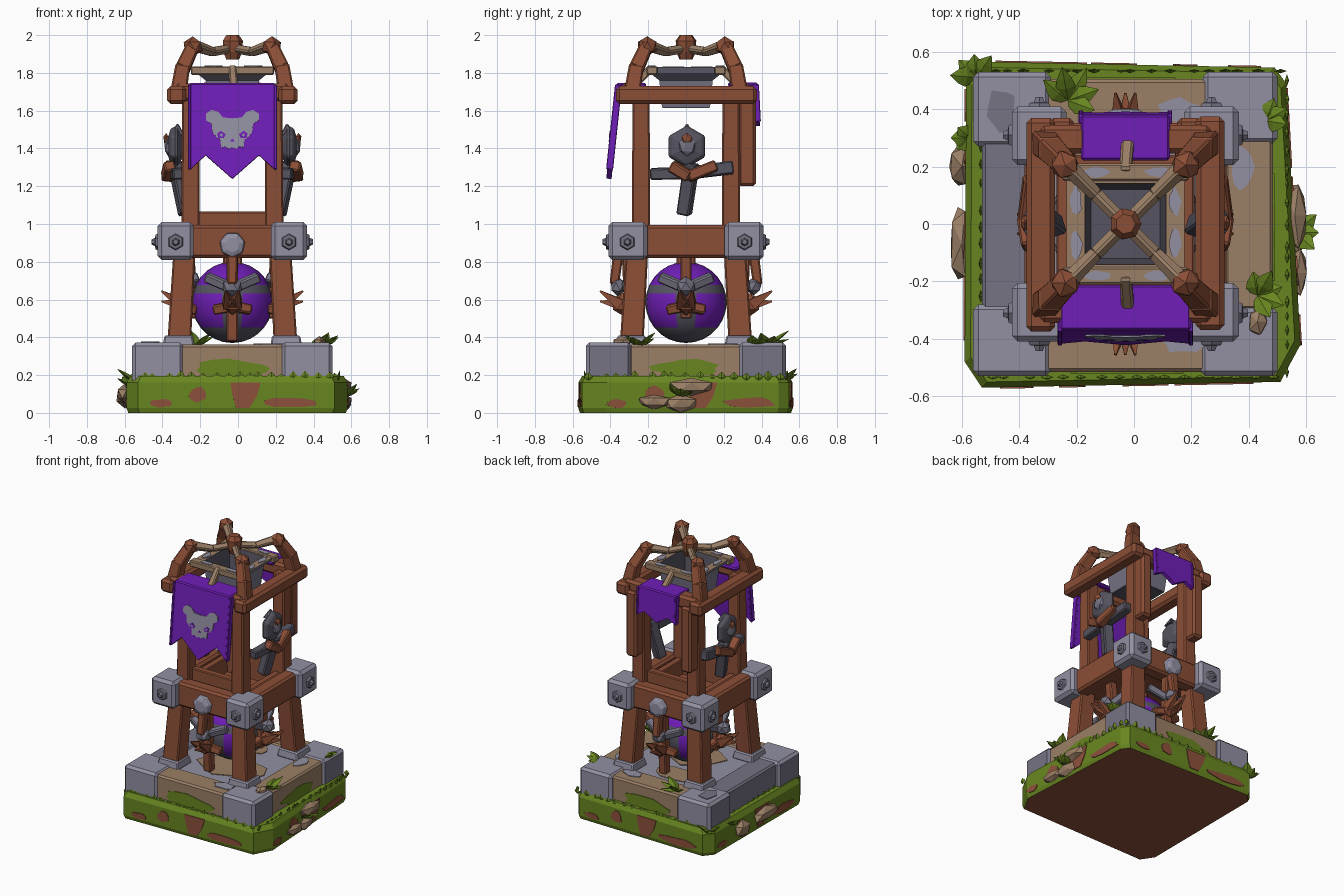
import bpy, bmesh, math, random
from mathutils import Matrix, Vector

if "Cube" in bpy.data.objects:
    bpy.data.objects.remove(bpy.data.objects["Cube"])

random.seed(4)
CX = -0.03                                    # tower axis
T = Matrix.Translation
def RZ(d): return Matrix.Rotation(math.radians(d), 4, 'Z')
def RY(d): return Matrix.Rotation(math.radians(d), 4, 'Y')
SIDES = {'front': -90, 'right': 0, 'back': 90, 'left': 180}
TOWER = T((CX, 0, 0))

def material(name, rgb):
    m = bpy.data.materials.new(name)
    m.diffuse_color = [((c / 255 + 0.055) / 1.055) ** 2.4 for c in rgb] + [1]
    m.use_nodes = True
    m.node_tree.nodes["Principled BSDF"].inputs["Base Color"].default_value = m.diffuse_color
    return m
WOOD = material('wood brown', (139, 78, 54))
TAN = material('pale wood', (155, 127, 102))
STONE = material('light stone', (146, 144, 162))
MID = material('grey stone', (118, 115, 131))
DARK = material('dark metal', (86, 84, 96))
PURPLE = material('purple cloth', (112, 30, 184))
GRASS = material('grass green', (104, 134, 32))
DIRT = material('dirt brown', (140, 80, 58))

def make(name, bm, mats, M=Matrix(), bevel=0, smooth=False):
    bmesh.ops.recalc_face_normals(bm, faces=bm.faces)
    me = bpy.data.meshes.new(name)
    bm.to_mesh(me); bm.free()
    me.transform(M)
    if M.determinant() < 0: me.flip_normals()
    for m in (mats if isinstance(mats, list) else [mats]): me.materials.append(m)
    ob = bpy.data.objects.new(name, me)
    bpy.context.collection.objects.link(ob)
    if smooth: me.polygons.foreach_set('use_smooth', [True] * len(me.polygons))
    if bevel:
        b = ob.modifiers.new('bevel', 'BEVEL')
        b.width = bevel; b.segments = 1
    return ob

def box(name, mat, lo, hi, M=Matrix(), bevel=0.012):
    bm = bmesh.new()
    lo, hi = Vector(lo), Vector(hi)
    bmesh.ops.create_cube(bm, size=1, matrix=T((lo + hi) / 2) @ Matrix.Diagonal((*(hi - lo), 1)))
    return make(name, bm, mat, M, bevel)

def loft(name, mats, profile, n, M=Matrix(), turn=0, rule=None, bevel=0):
    """Rings of (radius, z) with n sides, skinned and capped; rule picks the colour by ring."""
    bm = bmesh.new()
    rings = [[bm.verts.new((r * math.cos(turn + i * math.tau / n), r * math.sin(turn + i * math.tau / n), z))
              for i in range(n)] for r, z in profile]
    for k, (a, b) in enumerate(zip(rings, rings[1:])):
        for i in range(n):
            f = bm.faces.new((a[i], a[(i + 1) % n], b[(i + 1) % n], b[i]))
            f.material_index = rule(k) if rule else 0
    bm.faces.new(rings[0])
    f = bm.faces.new(rings[-1])
    f.material_index = rule(len(rings) - 1) if rule else 0
    return make(name, bm, mats, M, bevel)

def beam(name, mat, p, q, w0, w1=None, M=Matrix(), bevel=0.008):
    """Square bar from p to q, sides parallel to the tower where it stands upright."""
    p, q = Vector(p), Vector(q)
    turn = Vector((0, 0, 1)).rotation_difference(q - p).to_matrix().to_4x4()
    prof = [(w0 * .7071, 0), ((w1 or w0) * .7071, (q - p).length)]
    return loft(name, mat, prof, 4, M @ T(p) @ turn, math.pi / 4, bevel=bevel)

def lump(name, mat, at, size, M=Matrix(), jitter=0.08):
    bm = bmesh.new()
    bmesh.ops.create_icosphere(bm, subdivisions=1, radius=1)
    for v in bm.verts: v.co *= 1 + random.uniform(-jitter, jitter)
    return make(name, bm, mat, M @ T(at) @ Matrix.Diagonal((*size, 1)))

def plate(name, mat, pts, M, thick=0.008, z0=0.0):
    """Flat outline in local x/y, thickened along local z."""
    bm = bmesh.new()
    f = bm.faces.new([bm.verts.new((x, y, z0)) for x, y in pts])
    top = bmesh.ops.extrude_face_region(bm, geom=[f])['geom']
    bmesh.ops.translate(bm, vec=(0, 0, thick), verts=[v for v in top if isinstance(v, bmesh.types.BMVert)])
    return make(name, bm, mat, M)

UPRIGHT = Matrix(((0, 0, 1, 0), (1, 0, 0, 0), (0, 1, 0, 0), (0, 0, 0, 1)))
def wall(side, r, off=0.0):
    """Frame on a vertical side: x to the right, y up, z outward."""
    return T((off, 0, 0)) @ RZ(SIDES[side]) @ T((r, 0, 0)) @ UPRIGHT

def patch(name, mat, M, x, y, rx, ry, n=11):
    pts = []
    for i in range(n):
        a, k = i * math.tau / n, random.uniform(0.75, 1.1)
        pts.append((x + rx * k * math.cos(a), y + ry * k * math.sin(a)))
    plate(name, mat, pts, M, 0.007, -0.002)

# grassy ground slab with dirt underneath and dirt patches on its four long sides
bm = bmesh.new()
out = [(-.53, -.57), (.51, -.55), (.58, -.42), (.53, .49), (.49, .545), (-.53, .565), (-.585, .5), (-.59, -.48)]
rings = [[bm.verts.new((x * s, y * s, z)) for x, y in out] for s, z in ((.985, 0), (1, .025), (1, .16), (.965, .195))]
bm.faces.new(rings[0]).material_index = 1
bm.faces.new(rings[-1])
for a, b in zip(rings, rings[1:]):
    for i in range(8): bm.faces.new((a[i], a[(i + 1) % 8], b[(i + 1) % 8], b[i]))
make('ground', bm, [GRASS, DIRT])
for i in range(0, 8, 2):
    a, b = Vector((*out[i], 0)), Vector((*out[i + 1], 0))
    W = T((a + b) / 2) @ RZ(math.degrees(math.atan2((b - a).y, (b - a).x)) - 90) @ UPRIGHT
    plate('dirt_gully', DIRT, [(-.03, .16), (.13, .16), (.11, .09), (.07, .025), (.0, .025), (-.02, .1)], W, .007, -.002)
    patch('dirt_patch', DIRT, W, -.2, .1, .05, .045)
    patch('dirt_patch', DIRT, W, .3, .055, .15, .03)
    patch('dirt_patch', DIRT, W, -.4, .05, .06, .025)

# stone footing: corner blocks with darker flanks, side slabs and floor
for sx, sy, w, d in ((-1, -1, .27, .25), (1, -1, .27, .24), (1, 1, .26, .25), (-1, 1, .27, .26)):
    x0, y0 = CX + sx * .53, sy * .53
    x1, y1 = x0 - sx * w, y0 - sy * d
    ob = box('corner_block', [STONE, MID], (min(x0, x1), min(y0, y1), .15), (max(x0, x1), max(y0, y1), .372), bevel=.018)
    for f in ob.data.polygons: f.material_index = int(abs(f.normal.x) > .7)
patch('worn_block', MID, T((-.46, .4, .372)), 0, 0, .05, .08)
box('floor_slab', STONE, (-.45, -.43, .17), (.4, .43, .352))
for side, mat, r in (('front', TAN, .515), ('back', TAN, .505), ('right', TAN, .515), ('left', MID, .5)):
    box('side_slab', mat, (r - .17, -.3, .17), (r, .3, .362), TOWER @ RZ(SIDES[side]))
    if mat is TAN:
        patch('moss', GRASS, wall(side, r, CX), .0, .235, .2, .05, 15)
        patch('worn_stone', STONE, TOWER @ RZ(SIDES[side]) @ T((0, 0, .362)), r - .11, -.19 if side == 'back' else .2, .045, .08)
patch('worn_floor', TAN, T((CX, 0, .352)), .05, -.1, .25, .18)
patch('worn_floor', TAN, T((CX, 0, .352)), -.05, .22, .2, .1)

# grass fringe, leaf tufts and loose rocks
def leaf(name, at, h, w, tilt, yaw):
    loft(name, GRASS, [(w * .4, 0), (w, h * .4), (w * .75, h * .65), (.001, h)], 4,
         T(at) @ RZ(yaw) @ RY(tilt) @ Matrix.Diagonal((.35, 1, 1, 1)))
for side in SIDES:
    for i in range(17):
        t = -.5 + i * .062 + random.uniform(-.02, .02)
        leaf('grass_fringe', RZ(SIDES[side]) @ Vector((.53, t, .175)), random.uniform(.03, .05), .022, 10, SIDES[side])
for x, y, z, h, yaw, n in ((-.23, .43, .355, .13, 60, 5), (.43, -.25, .355, .11, 20, 5), (-.55, .51, .17, .1, 135, 4),
                           (.56, -.03, .09, .10, 0, 3), (-.57, .3, .15, .07, 180, 3), (.46, .36, .36, .08, 30, 3)):
    for i in range(n):
        leaf('leaf_tuft', (x, y, z), h * random.uniform(.85, 1.15), .035, 55 + 10 * (i % 3), yaw + (i - n // 2) * 40)
for x, y, z, a, b, c in ((-.6, .2, .09, .045, .08, .06), (-.6, -.07, .1, .045, .14, .05), (.56, .03, .14, .045, .12, .045),
                         (.57, -.17, .06, .035, .09, .04), (.565, -.03, .05, .035, .09, .045), (.43, -.34, .37, .035, .05, .035)):
    lump('rock', TAN, (x, y, z), (a, b, c), jitter=.12)

# splayed legs, upright posts, stone-cornered middle frame and domed roof ribs
for sx in (-1, 1):
    for sy in (-1, 1):
        M = TOWER @ Matrix.Diagonal((sx, sy, 1, 1))
        beam('leg', WOOD, (.282, .288, .36), (.25, .255, .92), .125, .115, M)
        beam('post', WOOD, (.222, .238, .9), (.22, .238, 1.7), .098, .09, M)
        loft('post_foot', STONE, [(.12, .35), (.105, .41)], 4, M @ T((.285, .288, 0)), math.pi / 4, bevel=.008)
        box('frame_corner', STONE, (.205, .205, .81), (.395, .41, 1.01), M, .02)
        for a, c in ((0, (.393, .31, .905)), (90, (.3, .408, .905))):
            loft('bolt', MID, [(.045, 0), (.038, .014), (.022, .016), (.014, .034)], 6, M @ T(c) @ RZ(a) @ RY(90))
        beam('roof_rib', WOOD, (.285, .285, 1.7), (.262, .262, 1.84), .085, .078, M)
        beam('roof_rib', WOOD, (.264, .264, 1.82), (.205, .205, 1.95), .078, .068, M)
        lump('rib_knuckle', WOOD, (.21, .205, 1.94), (.055, .055, .052), M)
        beam('roof_spoke', TAN, (.2, .2, 1.945), (.1, .1, 1.91), .052, .042, M)
        beam('roof_spoke', TAN, (.105, .105, 1.912), (0, 0, 1.93), .042, .04, M)
    box('hanging_board', WOOD, (.18, .275, 1.2), (.265, .37, 1.68), TOWER @ Matrix.Diagonal((sx, 1, 1, 1)), .015)
loft('roof_boss', WOOD, [(.035, 1.87), (.052, 1.91), (.056, 1.97), (.035, 2.0)], 7, TOWER)

for side, a in SIDES.items():
    M = TOWER @ RZ(a)
    xs = side in ('left', 'right')
    box('frame_beam', WOOD, (.25, -.25, .82), (.352, .25, .995), M, .015)
    box('box_wall', WOOD, (.19, -.2, .84), (.24, .2, .98 if xs else 1.065), M, .006)
    z = 1.635 if xs else 1.65
    box('top_beam', WOOD, (.245, -.37 if xs else -.3, z), (.345, .375 if xs else .3, z + .095), M, .018)
    # strap and horned knot around the hanging ball
    r = .23 if xs else .31
    beam('ball_strap', WOOD, (r, 0, .84), (r - .02, 0, .38 if not xs else .5), .06, .06, M)
    beam('strap_bar', WOOD, (r - .02, -.1, .545), (r, 0, .565), .05, .055, M)
    beam('strap_bar', WOOD, (r, 0, .565), (r - .02, .1, .545), .055, .05, M)
    for s in (-1, 1):
        beam('iron_brace', MID, (r - .03, s * .14, .72), (r + .01, 0, .66), .05, .05, M)
    lump('knot', WOOD, (r + .03, 0, .575), (.06, .05, .06), M)
    lump('iron_knob', MID, (r + .05, 0, .67), (.045, .055, .05), M)
    for t, up in ((-.035, .045), (0, -.01), (.035, .045)):
        beam('knot_spike', WOOD, (r + .04, t * .6, .575), (r + .145, t, .6 + up), .06, .008, M, bevel=0)
    if not xs:
        beam('strap_hook', WOOD, (.36, 0, .83), (.38, 0, .68), .055, .05, M)
        loft('frame_clasp', STONE, [(.07, 0), (.065, .04), (.04, .05)], 7, M @ T((.35, 0, .89)) @ RY(90), bevel=.005)
box('box_floor', WOOD, (-.2, -.2, .84), (.2, .2, .87), TOWER, 0)

# hanging ball: dark bands with purple panels
bm = bmesh.new()
bmesh.ops.create_uvsphere(bm, u_segments=24, v_segments=14, radius=.215)
for f in bm.faces:
    c = f.calc_center_median()
    corner = abs(math.sin(2 * math.atan2(c.y, c.x)))
    f.material_index = 1 if (corner > .6 and -.13 < c.z < .04) or c.z > .1 else 0
make('hanging_ball', bm, [DARK, PURPLE], TOWER @ T((0, 0, .585)), smooth=True)
beam('ball_hanger', WOOD, (0, 0, .78), (0, 0, .86), .1, .1, TOWER)

# crossbow-like weapons on both sides
for sx in (-1, 1):
    M = TOWER @ Matrix.Diagonal((sx, 1, 1, 1))
    loft('weapon_head', DARK, [(.06, 0), (.115, .035), (.1, .065), (.05, .08)], 6, M @ T((.26, .005, 1.41)) @ RY(90), bevel=.008)
    lump('head_boss', MID, (.338, .005, 1.41), (.025, .05, .055), M)
    lump('head_core', WOOD, (.35, .005, 1.45), (.016, .03, .03), M)
    beam('head_tip', DARK, (.29, .005, 1.47), (.29, .005, 1.53), .075, .01, M)
    beam('bow_arm', DARK, (.285, -.19, 1.265), (.3, .03, 1.27), .06, .065, M)
    beam('bow_arm', DARK, (.3, .02, 1.27), (.285, .25, 1.3), .065, .07, M)
    beam('bow_grip', WOOD, (.33, -.08, 1.31), (.345, .02, 1.25), .06, .06, M)
    beam('bow_grip', WOOD, (.345, .01, 1.25), (.325, .16, 1.31), .06, .06, M)
    beam('weapon_stem', DARK, (.3, .03, 1.32), (.245, -.01, 1.05), .072, .07, M)

# hopper inside the roof with pale rim planks
loft('hopper', [MID, TAN, DARK], [(.18, 1.62), (.2, 1.76), (.27, 1.8), (.29, 1.83), (.2, 1.828), (.17, 1.66)], 4, TOWER,
     math.pi / 4, rule=lambda k: (0, 0, 0, 1, 2, 2)[k])
plate('hopper_underside', DARK, [(-.125, -.125), (.125, -.125), (.125, .125), (-.125, .125)], TOWER @ T((0, 0, 1.614)))
for s in (-1, 1):
    box('rim_plank', TAN, (-.22, s * .18 - .03, 1.79), (.22, s * .18 + .03, 1.835), TOWER, .006)
    beam('rim_brace', TAN, (.01, s * .31, 1.7), (.0, s * .18, 1.83), .045, .04, TOWER)
    for t in (-.07, .08):
        patch('worn_rim', STONE, TOWER @ T((0, 0, 1.829)), s * .172, t, .022, .055)
        patch('worn_rim', STONE, TOWER @ T((0, 0, 1.834)), t * 1.4, s * .18, .05, .02)

# draped banners with pointed tails
def banner(name, side, w, top, drop, r, lean):
    W = wall(side, r, CX) @ T((0, top, 0)) @ Matrix.Rotation(math.radians(lean), 4, 'X')
    half = [(w, 0), (w, -drop * .91), (w * .62, -drop * .75), (0, -drop)]
    plate(name, PURPLE, half + [(-x, y) for x, y in half[-2::-1]], W, .028)
    box(name + '_drape', PURPLE, (-w, -.012, -.13), (w, .012, .028), wall(side, r, CX) @ T((0, top, 0)), .008)
    for s in (-1, 1):
        box(name + '_hem', PURPLE, (s * w - .008, -drop * .9, -.003), (s * w + .008, 0, .034), W, .003)
    return W @ T((0, 0, .028))
F = banner('front_banner', 'front', .228, 1.735, .5, .342, -6)
banner('back_banner', 'back', .155, 1.738, .22, .352, -3)

# painted animal skull with round ears on the front banner
half = [(0, .055), (.05, .06), (.075, .09), (.11, .1), (.14, .08), (.14, .045), (.11, .025), (.105, -.02), (.08, -.05),
        (.065, -.055), (.06, -.1), (.035, -.095), (.02, -.108), (0, -.1)]
S = F @ T((0, -.235, 0))
plate('skull_emblem', STONE, half + [(-x, y) for x, y in half[-2:0:-1]], S, .006)
for s in (-1, 1):
    plate('skull_eye', PURPLE, [(s * .035, -.03), (s * .06, -.012), (s * .08, -.025), (s * .075, -.05), (s * .045, -.05)], S, .008)
    plate('skull_pupil', STONE, [(s * .05, -.03), (s * .065, -.025), (s * .065, -.04), (s * .053, -.043)], S, .0095)
plate('skull_nose', PURPLE, [(-.012, -.068), (.012, -.068), (0, -.052)], S, .008)
